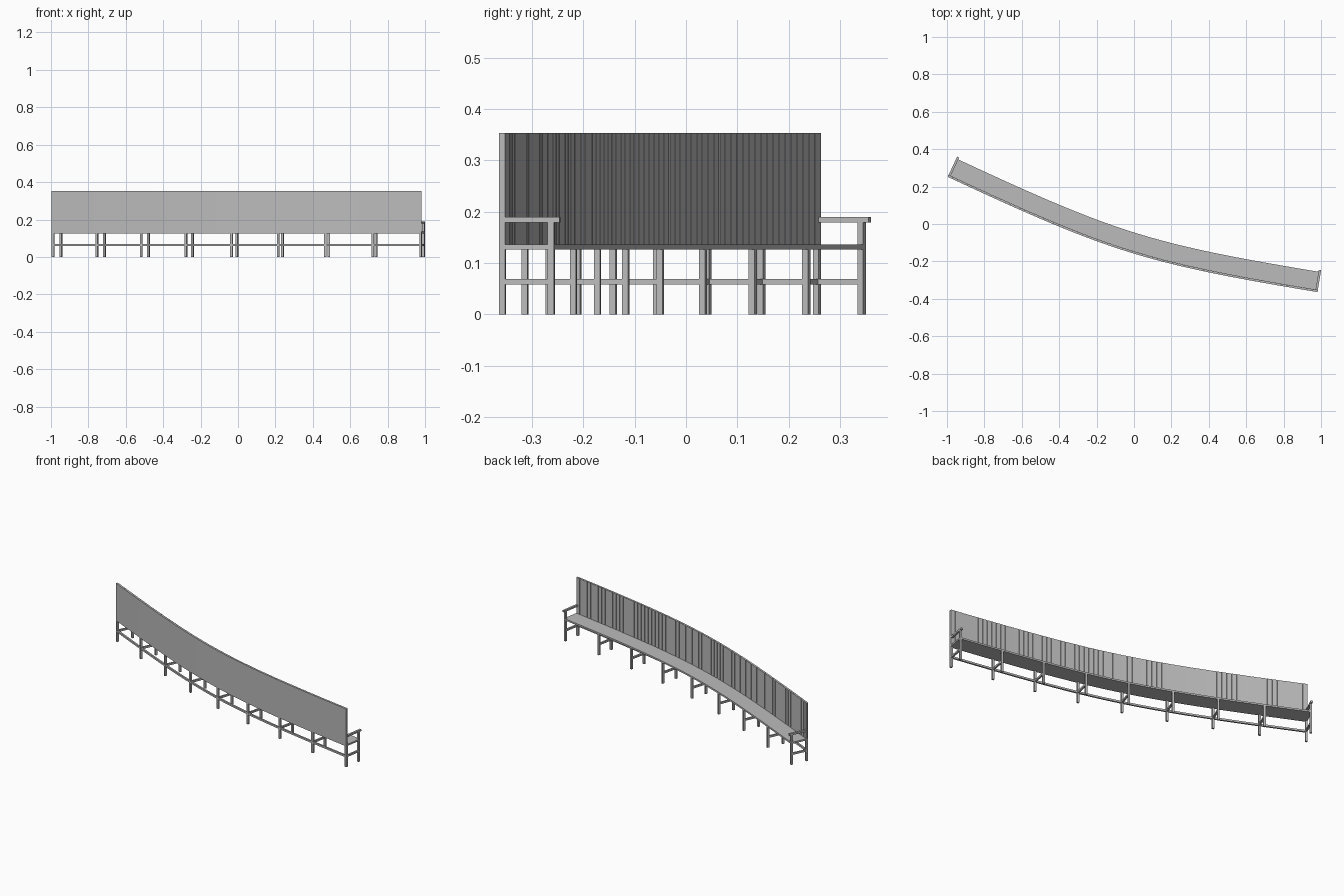
import bpy, bmesh, math
from mathutils import Vector, Matrix

if "Cube" in bpy.data.objects:
    bpy.data.objects.remove(bpy.data.objects["Cube"], do_unlink=True)

gray = bpy.data.materials.new("plain gray")
gray.use_nodes = True
gray.diffuse_color = (0.5, 0.5, 0.5, 1)
gray.node_tree.nodes["Principled BSDF"].inputs["Base Color"].default_value = (0.5, 0.5, 0.5, 1)

# Plan curve of the bench, through the centres of the backrest-side legs
P0, P3 = Vector((-0.988, 0.255)), Vector((0.976, -0.357))
CROSS = Vector((-0.035, -0.189))
P1, P2 = P0.lerp(CROSS, 0.9), P3.lerp(CROSS, 0.9)


def bezier(t):
    u = 1 - t
    return P0 * u**3 + P1 * 3*u*u*t + P2 * 3*u*t*t + P3 * t**3


SAMPLES = [bezier(i / 600) for i in range(601)]
DIST = [0.0]
for a, b in zip(SAMPLES, SAMPLES[1:]):
    DIST.append(DIST[-1] + (b - a).length)
LENGTH = DIST[-1]


def frame(s):
    """Point, tangent and seat-side normal at arc length s (extends past the ends)."""
    i = min(max(sum(d <= s for d in DIST) - 1, 0), 599)
    tan = (SAMPLES[i + 1] - SAMPLES[i]).normalized()
    return SAMPLES[i] + tan * (s - DIST[i]), tan, Vector((-tan.y, tan.x))


def finish(bm, name):
    bmesh.ops.recalc_face_normals(bm, faces=bm.faces)
    mesh = bpy.data.meshes.new(name)
    bm.to_mesh(mesh)
    bm.free()
    mesh.materials.append(gray)
    obj = bpy.data.objects.new(name, mesh)
    bpy.context.collection.objects.link(obj)


def box(bm, s, along, across, z):
    """Box turned to the curve at s; each range is (low, high)."""
    p, tan, nor = frame(s)
    mid = [(r[0] + r[1]) / 2 for r in (along, across, z)]
    size = [r[1] - r[0] for r in (along, across, z)]
    centre = p + tan * mid[0] + nor * mid[1]
    turn = Matrix.Rotation(math.atan2(tan.y, tan.x), 4, 'Z')
    bmesh.ops.create_cube(bm, size=1, matrix=Matrix.Translation((*centre, mid[2]))
                          @ turn @ Matrix.Diagonal((*size, 1)))


def sweep(name, start, end, across, z, steps=74):
    """Rectangular section swept along the curve."""
    bm = bmesh.new()
    rings = []
    for i in range(steps + 1):
        p, tan, nor = frame(start + (end - start) * i / steps)
        rings.append([bm.verts.new((*(p + nor * n), h)) for n, h in
                      ((across[0], z[0]), (across[1], z[0]), (across[1], z[1]), (across[0], z[1]))])
    for a, b in zip(rings, rings[1:]):
        for k in range(4):
            bm.faces.new((a[k], a[k - 1], b[k - 1], b[k]))
    bm.faces.new(rings[0])
    bm.faces.new(rings[-1])
    finish(bm, name)


H = 0.006            # half the timber thickness
DEPTH = 0.096        # spacing between the two leg rows
SEAT_Z = (0.126, 0.136)
TOP = 0.353
FRAMES = [LENGTH * i / 8 for i in range(9)]

# Seat, backing sheet and long lower rail
sweep("seat", -H, LENGTH + H, (-H, DEPTH + H), SEAT_Z)
sweep("back_panel", -H, LENGTH + H, (-H, 0.002), (SEAT_Z[1], TOP))
sweep("long_rail", 0, LENGTH, (-0.005, 0.005), (0.058, 0.069))

# Upright boards on the seat side of the backrest
bm = bmesh.new()
COUNT = 74
PITCH = (LENGTH + 2 * H) / COUNT
for i in range(COUNT):
    half = PITCH / 2 - 0.0015
    box(bm, -H + PITCH * (i + 0.5), (-half, half), (0.001, H), (SEAT_Z[1], TOP))
finish(bm, "back_boards")

# Legs and cross rails
legs, rails = bmesh.new(), bmesh.new()
for s in FRAMES:
    for offset in (0, DEPTH):
        box(legs, s, (-H, H), (offset - H, offset + H), (0, SEAT_Z[0]))
    box(rails, s, (-0.005, 0.005), (H, DEPTH - H), (0.058, 0.069))
finish(legs, "legs")
finish(rails, "cross_rails")

# Armrests with their posts at both ends
for name, s in (("right_armrest", 0), ("left_armrest", LENGTH)):
    bm = bmesh.new()
    box(bm, s, (-H, H), (DEPTH - H, DEPTH + H), (SEAT_Z[1], 0.18))
    box(bm, s, (-H, H), (H, DEPTH + 0.017), (0.179, 0.19))
    finish(bm, name)
